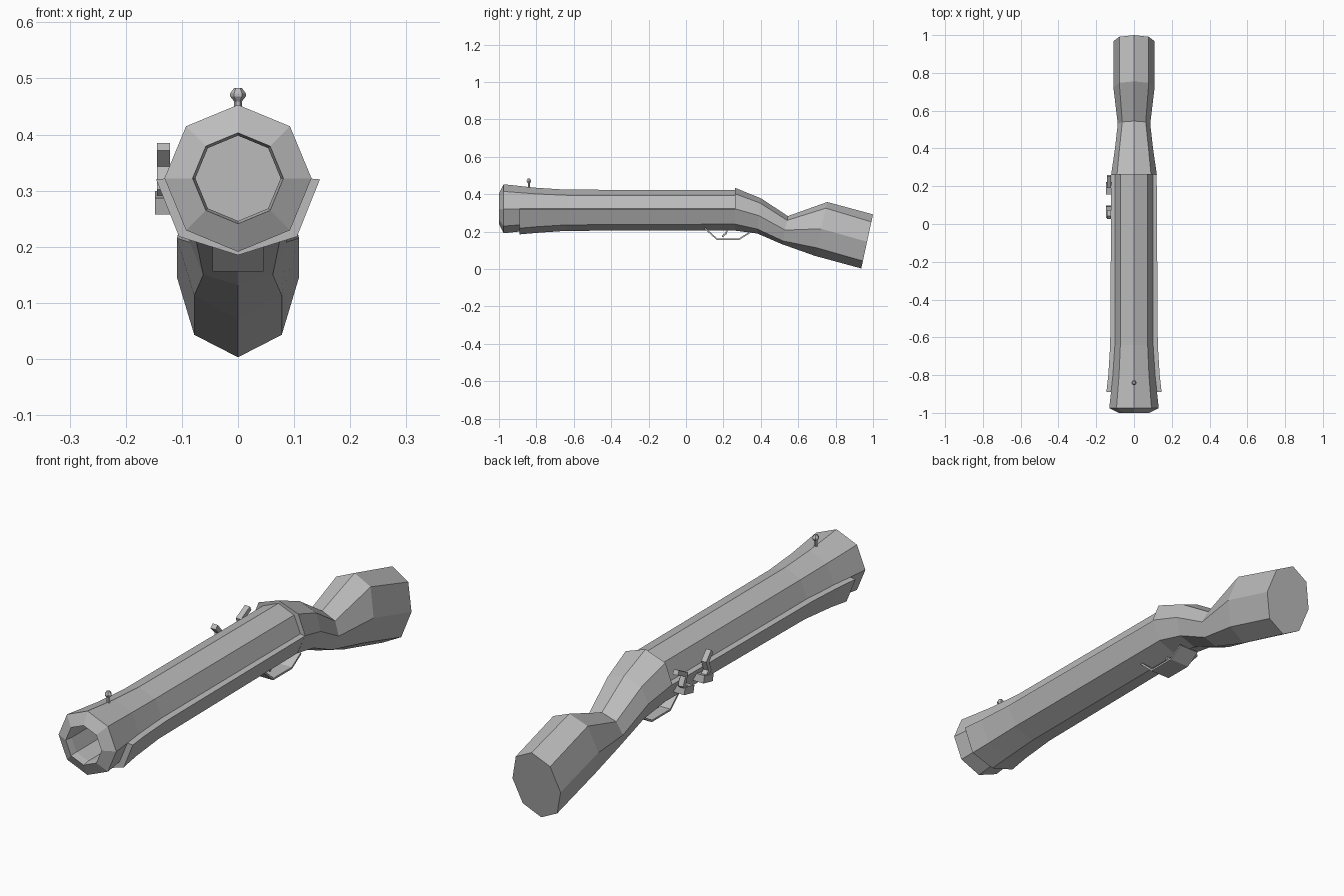
import bpy, bmesh, math
from mathutils import Vector

if "Cube" in bpy.data.objects:
    bpy.data.objects.remove(bpy.data.objects["Cube"])

grey = bpy.data.materials.new("plain grey")
grey.diffuse_color = (0.5, 0.5, 0.5, 1)
grey.use_nodes = True
grey.node_tree.nodes["Principled BSDF"].inputs["Base Color"].default_value = grey.diffuse_color
AXIS_Z = 0.322


def loft(name, rings, cap=True):
    """Skin a list of equal-sized closed rings into one mesh."""
    bm = bmesh.new()
    loops = [[bm.verts.new(p) for p in ring] for ring in rings]
    n = len(loops[0])
    for a, b in zip(loops, loops[1:]):
        for i in range(n):
            j = (i + 1) % n
            bm.faces.new((a[i], a[j], b[j], b[i]))
    if cap:
        bm.faces.new(loops[0])
        bm.faces.new(loops[-1])
    bmesh.ops.recalc_face_normals(bm, faces=bm.faces)
    mesh = bpy.data.meshes.new(name)
    bm.to_mesh(mesh)
    bm.free()
    mesh.materials.append(grey)
    obj = bpy.data.objects.new(name, mesh)
    bpy.context.collection.objects.link(obj)
    return obj


def octagon(y, r):
    return [(r * math.sin(i * math.pi / 4), y, AXIS_Z + r * math.cos(i * math.pi / 4))
            for i in range(8)]


def strip(name, path, thick, x0, x1):
    """Bent bar: a side-view (y, z) path with thickness, spanning x0 to x1."""
    pts = [Vector(p) for p in path]
    rings = []
    for i, p in enumerate(pts):
        d = (pts[min(i + 1, len(pts) - 1)] - pts[max(i - 1, 0)]).normalized()
        n = Vector((-d.y, d.x)) * thick / 2
        a, b = p + n, p - n
        rings.append([(x0, a.x, a.y), (x1, a.x, a.y), (x1, b.x, b.y), (x0, b.x, b.y)])
    return loft(name, rings)


# Barrel: flared octagonal tube with chamfered muzzle and blind bore
loft("barrel", [octagon(y, r) for y, r in (
    (0.27, 0.10), (-0.64, 0.102), (-0.80, 0.112), (-0.975, 0.131),
    (-1.0, 0.081), (-0.97, 0.076), (-0.45, 0.076))])

# Fore stock: half shell cradling the underside of the barrel
rings = []
for y, w, a, zl, zb in ((-0.89, 0.146, 0.105, 0.218, 0.185),
                        (-0.80, 0.136, 0.097, 0.226, 0.193),
                        (-0.64, 0.126, 0.090, 0.236, 0.204),
                        (0.27, 0.120, 0.085, 0.240, 0.207)):
    outer = [(-w, y, 0.32), (-a, y, zl), (0, y, zb), (a, y, zl), (w, y, 0.32)]
    inner = [(0.09 * math.cos(i * math.pi / 4), y, 0.325 - 0.09 * math.sin(i * math.pi / 4))
             for i in range(5)]
    rings.append(outer + inner)
loft("fore_stock", rings)

# Rear stock: grip and butt; each ring leans from its top y to its bottom y
rings = []
for yt, yb, zt, zb, wu, zu, ws, zs, wl, zl in (
        (0.262, 0.262, 0.434, 0.205, 0.090, 0.402, 0.121, 0.322, 0.086, 0.240),
        (0.400, 0.380, 0.378, 0.190, 0.077, 0.352, 0.102, 0.285, 0.075, 0.213),
        (0.545, 0.515, 0.283, 0.132, 0.062, 0.260, 0.086, 0.208, 0.062, 0.150),
        (0.755, 0.690, 0.358, 0.070, 0.078, 0.325, 0.109, 0.215, 0.078, 0.113),
        (1.000, 0.937, 0.292, 0.003, 0.078, 0.252, 0.109, 0.146, 0.078, 0.043)):
    half = [(0, zt), (wu, zu), (ws, zs), (wl, zl), (0, zb)]
    ring = half + [(-x, z) for x, z in half[-2:0:-1]]
    rings.append([(x, yb + (yt - yb) * (z - zb) / (zt - zb), z) for x, z in ring])
loft("rear_stock", rings)

# Trigger guard and trigger
strip("trigger_guard", [(0.10, 0.218), (0.165, 0.160), (0.285, 0.160), (0.345, 0.198)],
      0.008, -0.045, 0.045)
strip("trigger", [(0.222, 0.22), (0.214, 0.19), (0.193, 0.173)], 0.009, -0.010, 0.010)

# Front sight: post with a faceted bead
loft("front_sight", [[(r * math.cos(i * math.pi / 3), -0.84 + r * math.sin(i * math.pi / 3), z)
                      for i in range(6)]
                     for z, r in ((0.42, 0.007), (0.459, 0.007), (0.468, 0.014),
                                  (0.473, 0.014), (0.483, 0.007))])

# Lock on the left side: two bent arms, each with a foot block joined to the stock
for name, path, foot in (
        ("hammer", [(0.19, 0.275), (0.215, 0.305), (0.20, 0.345), (0.255, 0.372)], 0.19),
        ("striker_plate", [(0.085, 0.275), (0.05, 0.305), (0.065, 0.345), (0.035, 0.378)], 0.065)):
    strip(name, path, 0.02, -0.144, -0.121)
    strip(name + "_foot", [(foot - 0.03, 0.272), (foot + 0.03, 0.285)], 0.03, -0.148, -0.09)
